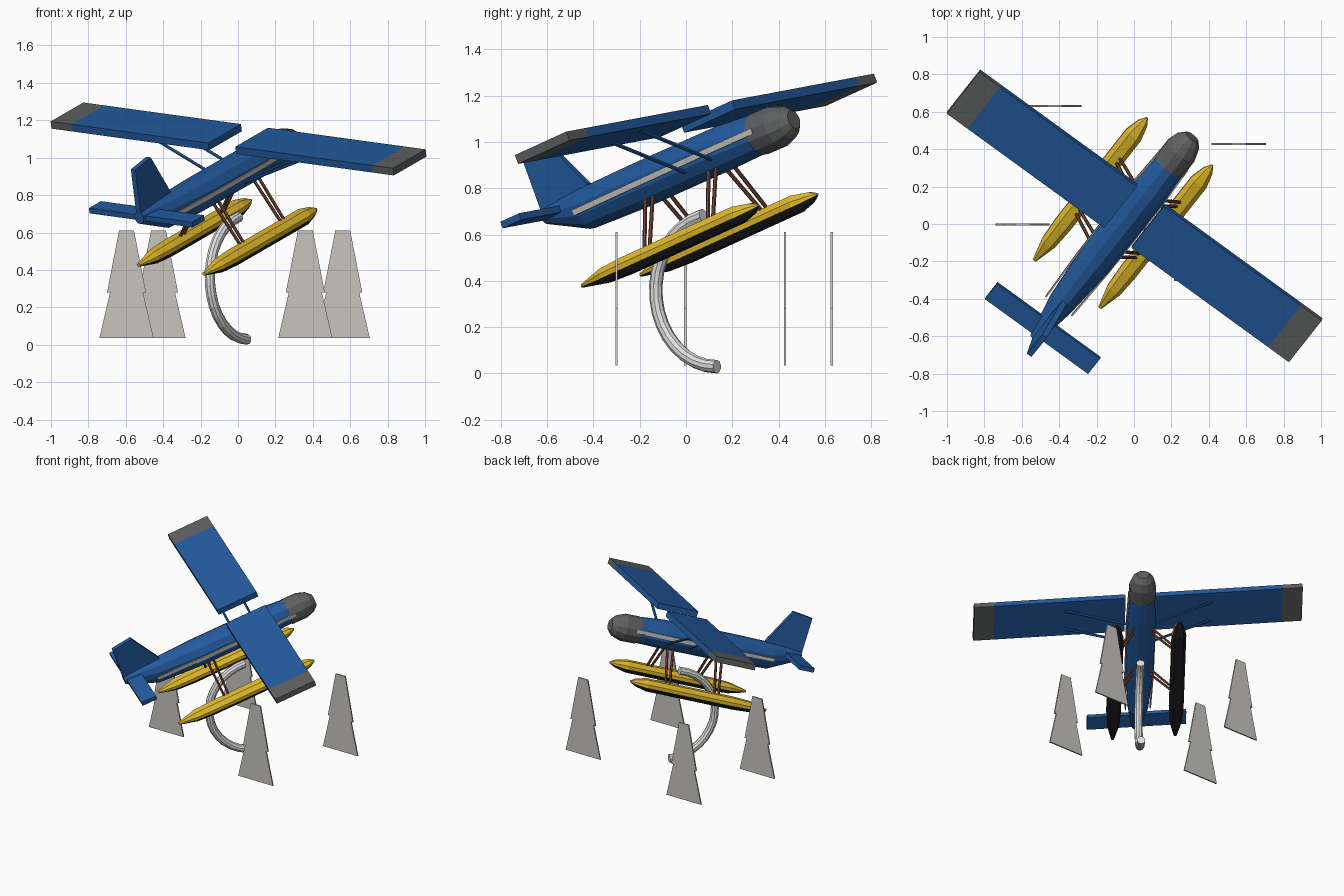
import bpy, bmesh, math
from mathutils import Vector, Matrix

if "Cube" in bpy.data.objects:
    bpy.data.objects.remove(bpy.data.objects["Cube"])


def mat(name, r, g, b):
    m = bpy.data.materials.new(name)
    m.diffuse_color = (r, g, b, 1)
    m.use_nodes = True
    m.node_tree.nodes["Principled BSDF"].inputs["Base Color"].default_value = m.diffuse_color
    return m


BLUE = mat("blue", 0.017, 0.105, 0.35)
GREY = mat("dark grey", 0.115, 0.118, 0.12)
YELLOW = mat("yellow", 0.76, 0.49, 0.025)
BLACK = mat("black", 0.013, 0.012, 0.015)
BROWN = mat("brown", 0.18, 0.06, 0.035)
PALE = mat("pale grey", 0.58, 0.56, 0.52)
WHITE = mat("white", 0.74, 0.74, 0.73)

# Aircraft frame: a = to the right, f = forward, u = up (climbing, banked)
S = Vector((0.804, -0.584, -0.110)).normalized()
F = Vector((0.579, 0.742, 0.338))
F = (F - S * F.dot(S)).normalized()
U = S.cross(F)
M = Matrix((S, F, U)).transposed().to_4x4()
M.translation = S * -0.144
IDENT = Matrix.Identity(4)


def build(name, verts, faces, mats, frame=M, rule=None):
    bm = bmesh.new()
    vs = [bm.verts.new(v) for v in verts]
    for f in faces:
        bm.faces.new([vs[i] for i in f])
    bmesh.ops.recalc_face_normals(bm, faces=bm.faces)
    if rule:
        for f in bm.faces:
            f.material_index = rule(f)
    bm.transform(frame)
    me = bpy.data.meshes.new(name)
    bm.to_mesh(me)
    bm.free()
    for m in mats:
        me.materials.append(m)
    ob = bpy.data.objects.new(name, me)
    bpy.context.collection.objects.link(ob)
    return ob


def loft(name, rings, mats, frame=M, rule=None):
    """Skin a list of equal-length rings and cap both ends."""
    n = len(rings[0])
    verts = [p for r in rings for p in r]
    faces = [[k * n + i, k * n + (i + 1) % n, (k + 1) * n + (i + 1) % n, (k + 1) * n + i]
             for k in range(len(rings) - 1) for i in range(n)]
    faces += [list(range(n)), list(range((len(rings) - 1) * n, len(rings) * n))]
    return build(name, verts, faces, mats, frame, rule)


def oval(f, u, w, h, n=12):
    return [(w * math.cos(t), f, u + h * math.sin(t))
            for t in (2 * math.pi * (i + 0.5) / n for i in range(n))]


def box(name, a0, a1, f0, f1, u0, u1, m):
    rings = [[(a, f0, u0), (a, f1, u0), (a, f1, u1), (a, f0, u1)] for a in (a0, a1)]
    return loft(name, rings, [m])


def rod(name, p, q, r, m, n=6):
    p, q = Vector(p), Vector(q)
    d = (q - p).normalized()
    x = d.cross(Vector((0, 1, 0))).normalized()
    y = d.cross(x)
    off = [(x * math.cos(t) + y * math.sin(t)) * r for t in (2 * math.pi * i / n for i in range(n))]
    return loft(name, [[p + o for o in off], [q + o for o in off]], [m])


# Fuselage and engine cowling
loft("fuselage", [oval(*s) for s in (
    (-0.53, 0.90, 0.03, 0.035), (-0.31, 0.855, 0.072, 0.093), (0.0, 0.85, 0.098, 0.1),
    (0.5, 0.847, 0.1, 0.1), (0.70, 0.84, 0.088, 0.09))], [BLUE])
loft("engine_cowling", [oval(*s) for s in (
    (0.69, 0.838, 0.093, 0.095), (0.80, 0.836, 0.093, 0.095),
    (0.86, 0.834, 0.074, 0.075), (0.895, 0.833, 0.042, 0.042))], [GREY])

# Tail
fin = [(-0.53, 0.87), (-0.30, 0.90), (-0.25, 0.95), (-0.385, 1.195), (-0.53, 1.175)]
loft("tail_fin", [[(a, f, u) for f, u in fin] for a in (-0.015, 0.015)], [BLUE])
box("tailplane", -0.343, 0.343, -0.515, -0.405, 0.88, 0.91, BLUE)

FLOAT_SECTION = [(-0.025, 0.04), (0.025, 0.04), (0.05, 0.012), (0.05, -0.012),
                 (0.03, -0.04), (-0.03, -0.04), (-0.05, -0.012), (-0.05, 0.012)]
FLOAT_STATIONS = [(-0.31, 0.2), (-0.18, 0.85), (-0.05, 1), (0.60, 1), (0.68, 0.6), (0.722, 0.12)]

for side, e in (("left", -1), ("right", 1)):
    # Wing panel with grey tip
    box(side + "_wing", e * 0.09, e * 1.0, 0.255, 0.555, 0.993, 1.034, BLUE)
    box(side + "_wing_tip", e * 1.0, e * 1.138, 0.255, 0.555, 0.993, 1.034, GREY)
    # Side stripe
    path = [(0.086, -0.32), (0.097, -0.02), (0.099, 0.5), (0.09, 0.73)]
    loft(side + "_stripe", [[(e * (a + da), f, 0.85 + du) for da, du in
                             ((-0.004, -0.013), (0.004, -0.013), (0.004, 0.013), (-0.004, 0.013))]
                            for a, f in path], [PALE])
    # Wing struts
    for k, f in enumerate((0.31, 0.47)):
        rod(f"{side}_wing_strut_{k + 1}", (e * 0.08, f, 0.81), (e * 0.51, f, 0.998), 0.009, BLUE)
    # Float, black below the waterline
    loft(side + "_float",
         [[(e * 0.217 + a * k, f, 0.525 + u * k) for a, u in FLOAT_SECTION] for f, k in FLOAT_STATIONS],
         [YELLOW, BLACK], rule=lambda fc: int(fc.normal.z < -0.25))
    # Float struts in pairs
    for end, f in (("rear", 0.07), ("front", 0.44)):
        for k, d in enumerate((-1, 1)):
            rod(f"{side}_{end}_float_strut_{k + 1}", (e * 0.055, f + d * 0.022, 0.785),
                (e * 0.205, f + d * 0.015, 0.55), 0.009, BROWN)

# Curved stand tube in the vertical plane of the heading
H = Vector((0.6, 0.8, 0))
N = Vector((-0.8, 0.6, 0))
C = Vector((0.048, 0.134, 0.36))
rings = []
for i in range(17):
    t = math.radians(270 - i * 167 / 16)
    d = H * math.cos(t) + Vector((0, 0, math.sin(t)))
    rings.append([C + d * 0.331 + (d * math.cos(a) + N * math.sin(a)) * 0.029
                  for a in (2 * math.pi * j / 10 for j in range(10))])
loft("stand_tube", rings, [WHITE], IDENT)

# Flat trees
half = [(0.145, 0.035), (0.088, 0.28), (0.104, 0.28), (0.04, 0.61)]
outline = half + [(-x, z) for x, z in reversed(half)]
for i, (cx, cy) in enumerate(((-0.596, -0.003), (-0.425, 0.63), (0.36, -0.30), (0.56, 0.428))):
    loft(f"tree_{i + 1}", [[(cx + x, cy + dy, z) for x, z in outline] for dy in (-0.005, 0.005)],
         [PALE], IDENT)
